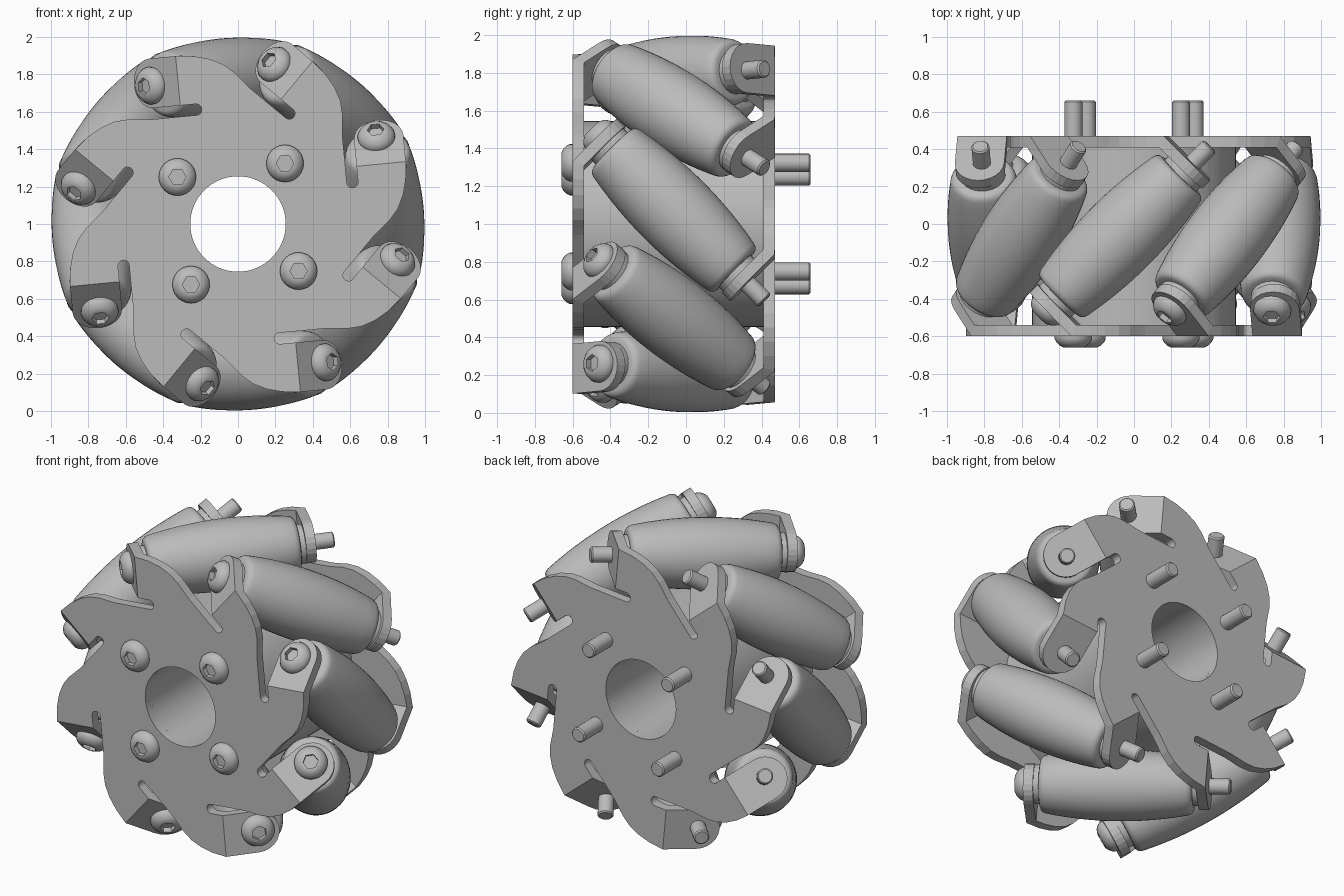
import bpy, bmesh, math
from mathutils import Matrix, Vector

if "Cube" in bpy.data.objects:
    bpy.data.objects.remove(bpy.data.objects["Cube"])

grey = bpy.data.materials.new("steel grey")
grey.use_nodes = True
colour = (0.5, 0.5, 0.5, 1)
grey.diffuse_color = colour
grey.node_tree.nodes["Principled BSDF"].inputs["Base Color"].default_value = colour

COUNT = 8
STEP = 2 * math.pi / COUNT
FIRST = math.radians(5.4)     # direction of the first roller
MID_Y = -0.065                # middle of the wheel's width
AXIS_R = 0.78                 # wheel axis to roller axis
PLATE_Y = 0.505               # plate distance from the middle
BEND = 0.235                  # where the tabs fold
THICK = 0.06
UP = Vector((0, 0, 1))


def add_object(name, bm):
    bmesh.ops.recalc_face_normals(bm, faces=bm.faces[:])
    mesh = bpy.data.meshes.new(name)
    bm.to_mesh(mesh)
    bm.free()
    mesh.materials.append(grey)
    obj = bpy.data.objects.new(name, mesh)
    bpy.context.collection.objects.link(obj)
    return obj


def hex_radius(angle, r):
    return r * math.cos(math.pi / 6) / math.cos(angle % (math.pi / 3) - math.pi / 6)


def lathe(name, profile, matrix, segs=24, closed=False):
    """Revolve (height, radius, is_hex) rings about local z."""
    bm = bmesh.new()
    rings = []
    for h, r, *is_hex in profile:
        ring = []
        for i in range(segs):
            a = 2 * math.pi * i / segs
            rad = hex_radius(a, r) if is_hex else r
            ring.append(bm.verts.new((rad * math.cos(a), rad * math.sin(a), h)))
        rings.append(ring)
    pairs = list(zip(rings, rings[1:]))
    if closed:
        pairs.append((rings[-1], rings[0]))
    else:
        bm.faces.new(rings[0])
        bm.faces.new(rings[-1])
    for a, b in pairs:
        for i in range(segs):
            j = (i + 1) % segs
            bm.faces.new((a[i], a[j], b[j], b[i]))
    obj = add_object(name, bm)
    obj.matrix_world = matrix
    return obj


def frame(origin, x, z):
    y = z.cross(x)
    m = Matrix((x, y, z)).transposed().to_4x4()
    m.translation = origin
    return m


def radial(c):
    return Vector((math.cos(c), 0, math.sin(c)))


def tangent(c):
    return Vector((-math.sin(c), 0, math.cos(c)))


def bolt(name, matrix, seat, tip):
    """Button head with a hex socket at height seat, shank down to tip."""
    s = 0.048
    profile = [(tip, s - 0.008), (tip + 0.008, s), (seat, s), (seat, 0.1),
               (seat + 0.015, 0.1), (seat + 0.034, 0.09), (seat + 0.05, 0.073),
               (seat + 0.06, 0.054), (seat + 0.06, 0.046, True),
               (seat + 0.028, 0.046, True)]
    return lathe(name, profile, matrix)


# Rollers, their washers and axle bolts
half = 0.46
body = [(-half, 0.1), (-half, 0.142)]
for i in range(-8, 9):
    t = 0.425 * i / 8
    body.append((t, 0.216 - 0.04 * (t / 0.425) ** 2))
body += [(half, 0.142), (half, 0.1)]
# rounded shoulders
body[2:2] = [(-0.455, 0.157), (-0.443, 0.169)]
body[-2:-2] = [(0.443, 0.169), (0.455, 0.157)]

parts = []
for k in range(COUNT):
    c = FIRST + k * STEP
    d = (tangent(c) - Vector((0, 1, 0))).normalized()
    m = frame(radial(c) * AXIS_R + Vector((0, MID_Y, 1)), radial(c), d)
    parts.append(lathe(f"roller_{k + 1}", body, m, 40))
    for side, label in ((1, "front"), (-1, "rear")):
        parts.append(lathe(f"{label}_washer_{k + 1}",
                           [(side * (half - 0.01), 0.12), (side * 0.495, 0.12)], m))
    parts.append(bolt(f"axle_bolt_{k + 1}", m, 0.553, -0.68))

# Hub tube
hub_axis = frame(Vector((0, MID_Y, 1)), Vector((1, 0, 0)), Vector((0, -1, 0)))
parts.append(lathe("hub", [(-0.48, 0.255), (-0.48, 0.545), (0.48, 0.545), (0.48, 0.255)],
                   hub_axis, 64, closed=True))

# Hub bolts
for k in range(4):
    a = math.radians(52.2 + 90 * k)
    m = frame(radial(a) * 0.41 + Vector((0, MID_Y, 1)), Vector((1, 0, 0)), Vector((0, -1, 0)))
    parts.append(bolt(f"hub_bolt_{k + 1}", m, 0.535, -0.725))

# Side plates: eight sectors, each with a slot and a tab folded 45 degrees
SLOT_R, SLOT_T, SLOT_W = 0.63, 0.165, 0.03
OUTER = [(0.925, BEND), (0.915, 0.15), (0.893, 0.07), (0.858, 0),
         (0.81, -0.055), (0.76, -0.095)]
TAB_IN, TAB_OUT = SLOT_R + SLOT_W, 0.925


def slot_arc(a0, a1, n=5):
    return [(SLOT_R + SLOT_W * math.cos(a), SLOT_T + SLOT_W * math.sin(a))
            for a in (math.radians(a0 + (a1 - a0) * i / n) for i in range(n + 1))]


def turn_back(p):
    """Point of the previous sector, in this sector's frame."""
    s, q = math.sin(STEP), math.cos(STEP)
    return (p[0] * q + p[1] * s, p[1] * q - p[0] * s)


def side_plate(name, side):
    bm = bmesh.new()

    def vert(p, c):
        r, t = p
        y = -PLATE_Y
        if t > BEND:
            fold = (t - BEND) * math.sqrt(0.5)
            t, y = BEND + fold, y + fold
        pos = radial(c) * r + tangent(c) * t * side + Vector((0, MID_Y + y * side, 1))
        return bm.verts.new(pos)

    near = slot_arc(-90, 0)
    far = [turn_back(p) for p in [(SLOT_R - SLOT_W, 0.42)] + slot_arc(-180, -90)]
    a1 = math.atan2(near[0][1], near[0][0])
    bore = [(0.255 * math.cos(a), 0.255 * math.sin(a))
            for a in (a1 - STEP + STEP * i / 8 for i in range(9))]
    flat = near + [(TAB_IN, BEND)] + OUTER + far + bore
    mid = (TAB_IN + TAB_OUT) / 2
    rad = (TAB_OUT - TAB_IN) / 2
    reach = BEND + 0.19
    tab = [(mid + rad * math.cos(a), reach + rad * math.sin(a))
           for a in (math.pi * i / 12 for i in range(13))]
    for k in range(COUNT):
        c = FIRST + k * STEP
        bm.faces.new([vert(p, c) for p in flat])
        bm.faces.new([vert(p, c) for p in [(TAB_IN, BEND), (TAB_OUT, BEND)] + tab])
    bmesh.ops.remove_doubles(bm, verts=bm.verts[:], dist=0.0005)
    obj = add_object(name, bm)
    mod = obj.modifiers.new("thickness", "SOLIDIFY")
    mod.thickness = THICK
    mod.offset = 0
    mod.use_even_offset = True
    return obj


side_plate("front_plate", 1)
side_plate("rear_plate", -1)

# Smooth round parts, keeping their edges sharp
bpy.ops.object.select_all(action="DESELECT")
for obj in parts:
    obj.select_set(True)
bpy.context.view_layer.objects.active = parts[0]
bpy.ops.object.shade_smooth_by_angle(angle=math.radians(35))
